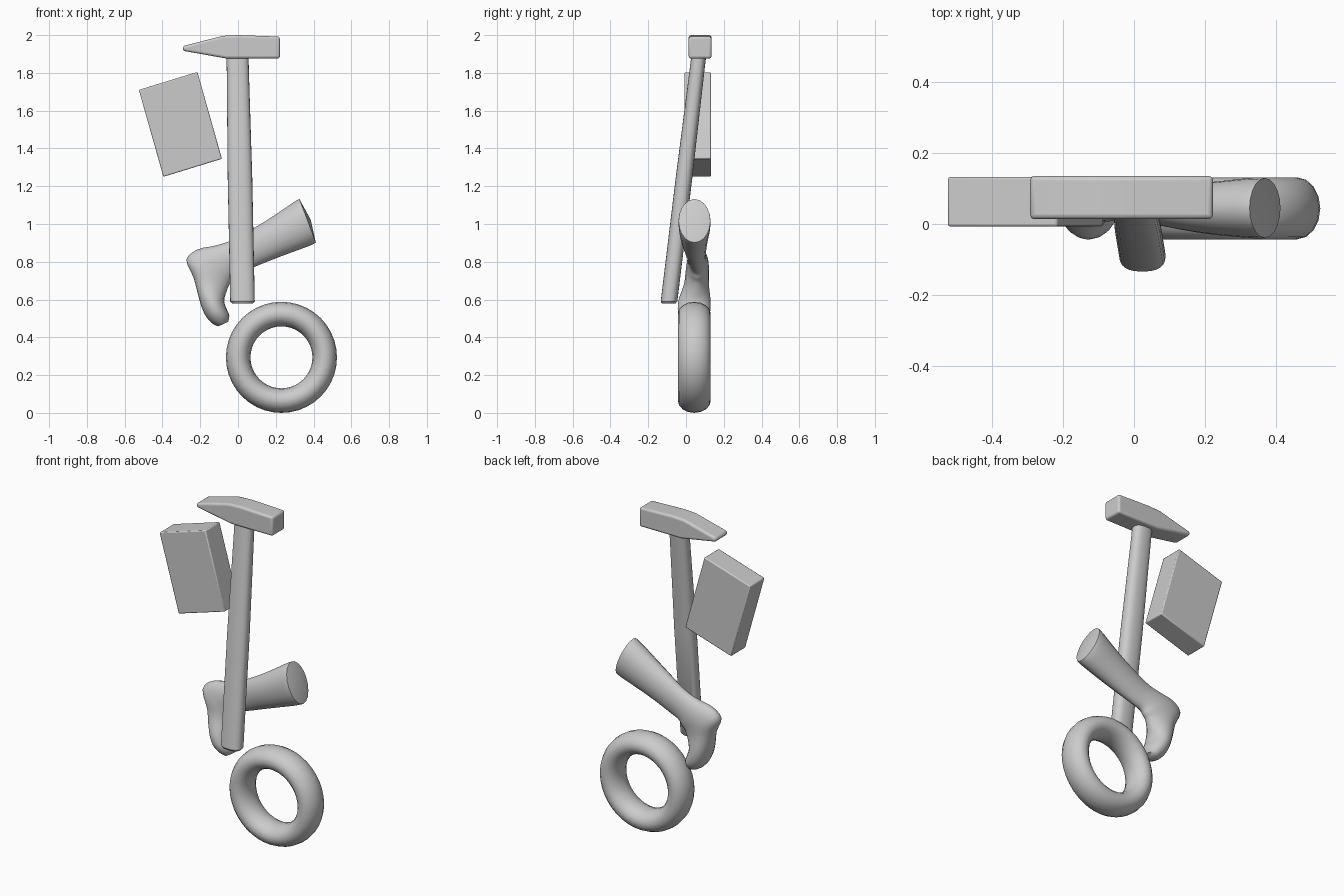
import bpy, bmesh, math
from mathutils import Vector, Matrix

if "Cube" in bpy.data.objects:
    bpy.data.objects.remove(bpy.data.objects["Cube"])


def finish(name, bm, bevel=0, segs=2, angle=35):
    bmesh.ops.recalc_face_normals(bm, faces=bm.faces)
    me = bpy.data.meshes.new(name)
    bm.to_mesh(me)
    bm.free()
    ob = bpy.data.objects.new(name, me)
    bpy.context.collection.objects.link(ob)
    if bevel:
        m = ob.modifiers.new("soft_edges", 'BEVEL')
        m.width, m.segments, m.limit_method = bevel, segs, 'ANGLE'
    bpy.ops.object.select_all(action='DESELECT')
    ob.select_set(True)
    bpy.context.view_layer.objects.active = ob
    bpy.ops.object.shade_smooth_by_angle(angle=math.radians(angle))
    return ob


def prism(name, outline, y0, y1, bevel, segs=2):
    """Front-view outline (x, z) extruded along y."""
    bm = bmesh.new()
    f = bm.faces.new([bm.verts.new((x, y0, z)) for x, z in outline])
    r = bmesh.ops.extrude_face_region(bm, geom=[f])
    vs = [v for v in r["geom"] if isinstance(v, bmesh.types.BMVert)]
    bmesh.ops.translate(bm, verts=vs, vec=(0, y1 - y0, 0))
    return finish(name, bm, bevel, segs)


def bridge(bm, rings, closed=False):
    n = len(rings[0])
    pairs = list(zip(rings, rings[1:]))
    if closed:
        pairs.append((rings[-1], rings[0]))
    for a, b in pairs:
        for i in range(n):
            j = (i + 1) % n
            bm.faces.new((a[i], a[j], b[j], b[i]))
    if not closed:
        bm.faces.new(rings[0])
        bm.faces.new(rings[-1])


def spline(keys, steps):
    """Catmull-Rom through key tuples."""
    k = [Vector(p) for p in keys]
    k = [k[0]] + k + [k[-1]]
    out = []
    for i in range(1, len(k) - 2):
        a, b, c, d = k[i - 1:i + 3]
        for s in range(steps):
            t = s / steps
            out.append(0.5 * (2 * b + (c - a) * t + (2 * a - 5 * b + 4 * c - d) * t * t
                              + (3 * b - a - 3 * c + d) * t ** 3))
    return out + [k[-1]]


# ring: oval tube swept round a circle
bm = bmesh.new()
rings = []
for i in range(40):
    a = math.tau * i / 40
    ring = []
    for j in range(16):
        b = math.tau * j / 16
        r = 0.229 + 0.065 * math.cos(b)
        ring.append(bm.verts.new((0.23 + r * math.cos(a), 0.044 + 0.087 * math.sin(b),
                                  0.294 + r * math.sin(a))))
    rings.append(ring)
bridge(bm, rings, closed=True)
finish("ring", bm, angle=60)

# tilted block
prism("block", [(-0.525, 1.71), (-0.215, 1.805), (-0.085, 1.345), (-0.395, 1.25)],
      -0.007, 0.132, 0.006)

# hammer head with wedge end
prism("hammer_head", [(-0.292, 1.917), (-0.292, 1.942), (-0.08, 1.996), (0.0, 2.0),
                      (0.222, 1.992), (0.222, 1.876), (-0.06, 1.876)],
      0.014, 0.135, 0.018, 3)

# hammer handle: oval stick leaning back towards the head
bm = bmesh.new()
rings = []
for t, s in ((0, 0.84), (0.008, 1), (0.5, 1), (0.93, 0.9), (1, 0.9)):
    c = Vector((0.024, -0.091, 0.58)).lerp(Vector((-0.003, 0.07, 1.91)), t)
    ring = []
    for i in range(24):
        a = math.tau * i / 24
        ca, sa = math.cos(a), math.sin(a)
        # slightly squared oval
        ring.append(bm.verts.new(c + Vector((
            s * 0.065 * math.copysign(abs(ca) ** 0.8, ca),
            s * 0.044 * math.copysign(abs(sa) ** 0.8, sa), 0))))
    rings.append(ring)
bridge(bm, rings)
finish("hammer_handle", bm)

# leg and foot: back edge (x, z), front edge (x, z), centre y, half width
keys = [
    (0.325, 1.132, 0.412, 0.902, 0.045, 0.084),
    (0.29, 1.112, 0.375, 0.883, 0.045, 0.085),
    (0.15, 1.018, 0.22, 0.826, 0.045, 0.070),
    (-0.02, 0.920, 0.06, 0.762, 0.055, 0.050),
    (-0.12, 0.886, 0.00, 0.738, 0.060, 0.052),
    (-0.215, 0.865, -0.02, 0.712, 0.062, 0.058),
    (-0.273, 0.81, -0.04, 0.69, 0.060, 0.062),
    (-0.235, 0.715, -0.06, 0.645, 0.055, 0.066),
    (-0.205, 0.60, -0.073, 0.592, 0.045, 0.085),
    (-0.178, 0.525, -0.058, 0.545, 0.043, 0.085),
    (-0.142, 0.478, -0.046, 0.515, 0.045, 0.070),
    (-0.105, 0.458, -0.052, 0.482, 0.045, 0.045),
]
bm = bmesh.new()
rings = []
for x0, z0, x1, z1, y, w in spline(keys, 3):
    c = Vector(((x0 + x1) / 2, y, (z0 + z1) / 2))
    h = Vector(((x1 - x0) / 2, 0, (z1 - z0) / 2))
    rings.append([bm.verts.new(c + h * math.cos(math.tau * i / 20)
                               + Vector((0, w * math.sin(math.tau * i / 20), 0)))
                  for i in range(20)])
bridge(bm, rings)
# gently domed cut end of the leg
r = bmesh.ops.poke(bm, faces=[f for f in bm.faces if len(f.verts) == 20])
for v in r["verts"]:
    if v.co.x > 0:
        v.co += Vector((0.016, 0, 0.007))
finish("leg_and_foot", bm, angle=50)
